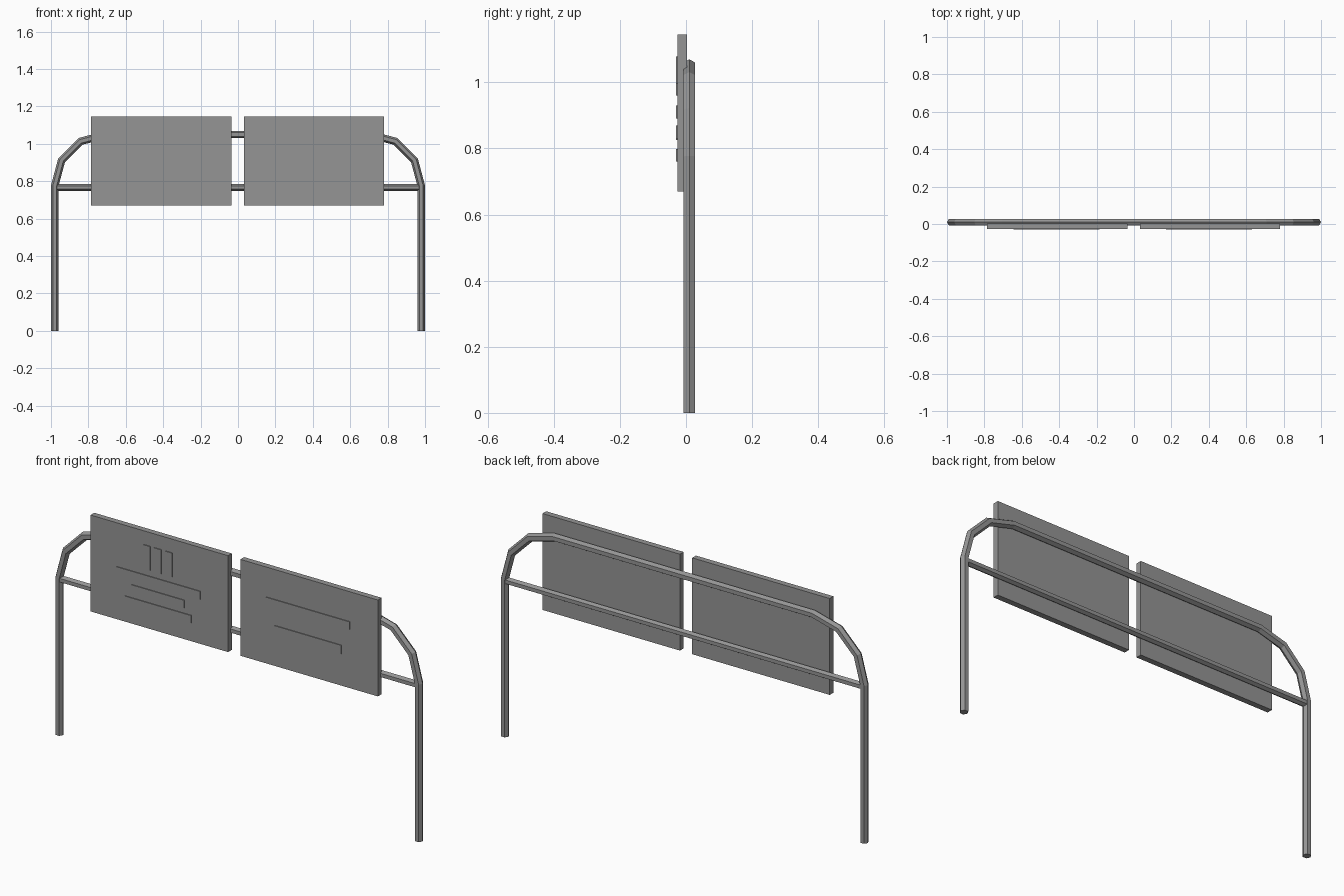
import bpy, bmesh, math
from mathutils import Vector

cube = bpy.data.objects.get("Cube")
if cube:
    bpy.data.objects.remove(cube, do_unlink=True)

grey = bpy.data.materials.new("steel grey")
grey.use_nodes = True
colour = (0.3, 0.3, 0.3, 1)
grey.diffuse_color = colour
grey.node_tree.nodes["Principled BSDF"].inputs["Base Color"].default_value = colour


def finish(name, bm):
    bmesh.ops.recalc_face_normals(bm, faces=bm.faces)
    mesh = bpy.data.meshes.new(name)
    bm.to_mesh(mesh)
    bm.free()
    mesh.materials.append(grey)
    obj = bpy.data.objects.new(name, mesh)
    bpy.context.collection.objects.link(obj)
    return obj


def tube(name, path, radius, y=0.01, sides=6):
    """Sweep a hexagon along an x-z path with mitred corners."""
    pts = [Vector(p) for p in path]
    bm = bmesh.new()
    rings = []
    for i, p in enumerate(pts):
        before = (p - pts[i - 1]).normalized() if i else None
        after = (pts[i + 1] - p).normalized() if i < len(pts) - 1 else None
        before, after = before or after, after or before
        along = (before + after).normalized()
        normal = Vector((-along.y, along.x)) / along.dot(after)
        ring = []
        for k in range(sides):
            a = math.tau * k / sides
            q = p + normal * radius * math.cos(a)
            ring.append(bm.verts.new((q.x, y + radius * math.sin(a), q.y)))
        rings.append(ring)
    for r, s in zip(rings, rings[1:]):
        for k in range(sides):
            j = (k + 1) % sides
            bm.faces.new((r[k], r[j], s[j], s[k]))
    bm.faces.new(rings[0])
    bm.faces.new(rings[-1])
    return finish(name, bm)


def box(name, x0, x1, y0, y1, z0, z1):
    bm = bmesh.new()
    bmesh.ops.create_cube(bm, size=1)
    for v in bm.verts:
        v.co = ((x0 + x1) / 2 + v.co.x * (x1 - x0),
                (y0 + y1) / 2 + v.co.y * (y1 - y0),
                (z0 + z1) / 2 + v.co.z * (z1 - z0))
    return finish(name, bm)


# Bent frame: two legs, rounded corners, top rail
bend, half, top = 0.275, 0.98, 1.05
corner = [(half - bend + bend * math.cos(math.radians(a)),
           top - bend + bend * math.sin(math.radians(a))) for a in (0, 30, 60, 90)]
right_half = [(half, 0)] + corner
tube("bent_frame", right_half + [(-x, z) for x, z in reversed(right_half)], 0.02)

# Lower rail between the legs
tube("lower_rail", [(-0.975, 0.767), (0.975, 0.767)], 0.018)

# Sign panels
front = -0.026
box("right_panel", -0.786, -0.036, front, 0.003, 0.67, 1.145)
box("left_panel", 0.031, 0.781, front, 0.003, 0.67, 1.145)


# Raised plates on the panel fronts
def plate(name, x0, x1, z0, z1):
    box(name, x0, x1, front - 0.004, front + 0.002, z0, z1)


for i in range(3):
    x = -0.498 + 0.06 * i
    plate(f"upright_plate_{i + 1}", x, x + 0.04, 0.96, 1.078)
plate("right_plate_upper", -0.645, -0.185, 0.89, 0.93)
plate("right_plate_middle", -0.565, -0.273, 0.826, 0.863)
plate("right_plate_lower", -0.598, -0.235, 0.76, 0.798)
plate("left_plate_upper", 0.17, 0.63, 0.96, 0.998)
plate("left_plate_lower", 0.217, 0.583, 0.828, 0.87)
